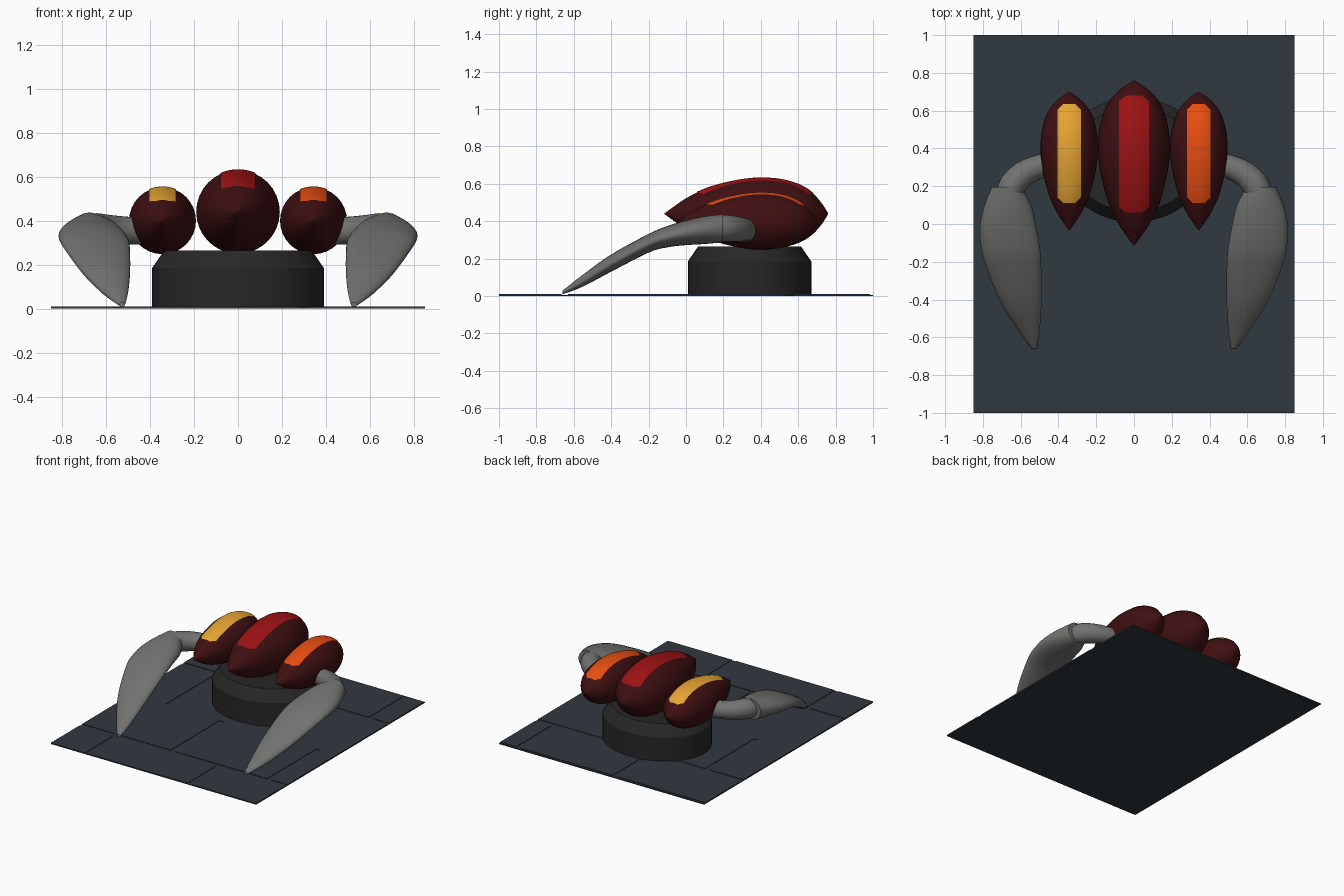
import bpy, bmesh, math
from mathutils import Vector

if "Cube" in bpy.data.objects:
    bpy.data.objects.remove(bpy.data.objects["Cube"])


def material(name, rgb):
    m = bpy.data.materials.new(name)
    m.diffuse_color = (*rgb, 1)
    m.use_nodes = True
    m.node_tree.nodes["Principled BSDF"].inputs["Base Color"].default_value = m.diffuse_color
    return m


SLATE = material("slate", (0.030, 0.040, 0.050))
CHARCOAL = material("charcoal", (0.020, 0.020, 0.020))
MAROON = material("dark red", (0.050, 0.005, 0.006))
RED = material("red", (0.34, 0.006, 0.007))
ORANGE = material("orange", (0.80, 0.075, 0.006))
YELLOW = material("yellow", (0.85, 0.40, 0.035))
GREY = material("grey", (0.165, 0.17, 0.16))


def finish(name, bm, mat, angle=35):
    bmesh.ops.recalc_face_normals(bm, faces=bm.faces)
    mesh = bpy.data.meshes.new(name)
    bm.to_mesh(mesh)
    bm.free()
    mesh.materials.append(mat)
    ob = bpy.data.objects.new(name, mesh)
    bpy.context.collection.objects.link(ob)
    if angle:
        bpy.context.view_layer.objects.active = ob
        ob.select_set(True)
        bpy.ops.object.shade_smooth_by_angle(angle=math.radians(angle))
        ob.select_set(False)
    return ob


def loft(name, rings, mat, angle=35):
    """Skin closed rings of points and cap both ends."""
    bm = bmesh.new()
    rows = [[bm.verts.new(p) for p in ring] for ring in rings]
    n = len(rows[0])
    for a, b in zip(rows, rows[1:]):
        for i in range(n):
            j = (i + 1) % n
            bm.faces.new((a[i], a[j], b[j], b[i]))
    bm.faces.new(rows[0])
    bm.faces.new(rows[-1])
    return finish(name, bm, mat, angle)


def ring(c, u, v, n=32):
    """Ellipse around c with half axes u and v."""
    c, u, v = Vector(c), Vector(u), Vector(v)
    return [c + u * math.cos(2 * math.pi * i / n) + v * math.sin(2 * math.pi * i / n)
            for i in range(n)]


def smooth_rows(keys, steps=5):
    """Catmull-Rom interpolation through rows of numbers."""
    out = []
    for k in range(len(keys) - 1):
        p0, p1, p2 = keys[max(k - 1, 0)], keys[k], keys[k + 1]
        p3 = keys[min(k + 2, len(keys) - 1)]
        for s in range(steps):
            t = s / steps
            out.append([0.5 * (2 * b + (c - a) * t + (2 * a - 5 * b + 4 * c - d) * t * t
                               + (3 * b - a - 3 * c + d) * t ** 3)
                        for a, b, c, d in zip(p0, p1, p2, p3)])
    out.append(list(keys[-1]))
    return out


# Paved ground: slab with raised paving blocks
def add_box(bm, x0, x1, y0, y1, z0, z1):
    vs = bmesh.ops.create_cube(bm, size=1)["verts"]
    for v in vs:
        v.co = ((x0 + x1) / 2 + v.co.x * (x1 - x0), (y0 + y1) / 2 + v.co.y * (y1 - y0),
                (z0 + z1) / 2 + v.co.z * (z1 - z0))


bm = bmesh.new()
add_box(bm, -0.85, 0.85, -1, 1, 0, 0.006)
finish("ground_slab", bm, SLATE, 0)

bm = bmesh.new()
courses = [(-1, -0.665), (-0.63, -0.05), (-0.05, 0.535), (0.575, 0.985)]
for k, (y0, y1) in enumerate(courses):
    joints = (-0.10, 0.70) if k % 2 else (-0.55, 0.30)
    xs = [-0.85] + [j + d for j in joints for d in (-0.018, 0.018)] + [0.85]
    for x0, x1 in zip(xs[::2], xs[1::2]):
        add_box(bm, x0, x1, y0, y1, 0.005, 0.010)
finish("paving_blocks", bm, SLATE, 0)

# Oval pedestal with chamfered rim
loft("pedestal", [ring((0, 0.34, z), (0.39 - d, 0, 0), (0, 0.33 - d, 0), 48)
                  for z, d in ((0.005, 0), (0.185, 0), (0.265, 0.055))], CHARCOAL, 25)

# Pod profile: position along length (0..1), radius as a share of the widest
POD = smooth_rows([(0, 0.01), (0.06, 0.21), (0.13, 0.43), (0.24, 0.68), (0.36, 0.85),
                   (0.48, 0.96), (0.59, 1.0), (0.71, 0.96), (0.82, 0.82), (0.90, 0.60),
                   (0.96, 0.30), (1, 0.01)], 4)


def pod_radius(t):
    for (a, ra), (b, rb) in zip(POD, POD[1:]):
        if t <= b:
            return ra + (rb - ra) * (t - a) / (b - a)
    return 0


def pod(name, x, z, r, y0, y1, stripe_mat, half, s0, s1):
    loft(name, [ring((x, y0 + t * (y1 - y0), z), (r * q, 0, 0), (0, 0, r * q)) for t, q in POD],
         MAROON, 50)
    # Coloured stripe hugging the top, with clipped corners
    bm = bmesh.new()
    nu, nv = 8, 28
    grid = []
    for i in range(nu + 1):
        u = -1 + 2 * i / nu
        clip = 0.06 * max(0, abs(u) - 0.5)
        row = []
        for j in range(nv + 1):
            y = s0 + clip + (s1 - s0 - 2 * clip) * j / nv
            rr = r * pod_radius((y - y0) / (y1 - y0)) + 0.004
            h = math.sqrt(max(rr * rr - (u * half) ** 2, 0))
            row.append(bm.verts.new((x + u * half, y, z + h)))
        grid.append(row)
    for a, b in zip(grid, grid[1:]):
        for j in range(nv):
            bm.faces.new((a[j], b[j], b[j + 1], a[j + 1]))
    ob = finish(name + "_stripe", bm, stripe_mat, 50)
    if ob.data.polygons[0].normal.z < 0:
        ob.data.flip_normals()


pod("centre_pod", 0, 0.44, 0.19, -0.115, 0.76, RED, 0.08, 0.06, 0.68)
pod("left_pod", -0.343, 0.40, 0.152, -0.035, 0.70, YELLOW, 0.062, 0.11, 0.635)
pod("right_pod", 0.343, 0.40, 0.152, -0.035, 0.70, ORANGE, 0.062, 0.11, 0.635)

# Claw sections: y, x centre, x half width, z centre, z half height
CLAW = smooth_rows([(0.195, 0.675, 0.079, 0.362, 0.075), (0.10, 0.668, 0.124, 0.352, 0.074),
                    (0, 0.667, 0.147, 0.338, 0.066), (-0.10, 0.657, 0.155, 0.317, 0.057),
                    (-0.20, 0.642, 0.150, 0.282, 0.050), (-0.40, 0.602, 0.112, 0.176, 0.046),
                    (-0.55, 0.560, 0.062, 0.083, 0.032), (-0.66, 0.527, 0.014, 0.019, 0.010)])
# Arm sections: x, y, z, radius
ARM = smooth_rows([(0.40, 0.325, 0.352, 0.062), (0.50, 0.305, 0.355, 0.063),
                   (0.58, 0.268, 0.358, 0.068), (0.64, 0.21, 0.362, 0.072),
                   (0.668, 0.14, 0.358, 0.070)])

for side, s in (("left", -1), ("right", 1)):
    loft(side + "_claw", [ring((s * x, y, z), (rx, 0, 0), (0, 0, rz))
                          for y, x, rx, z, rz in CLAW], GREY, 45)
    rings = []
    for k, (x, y, z, r) in enumerate(ARM):
        a, b = ARM[max(k - 1, 0)], ARM[min(k + 1, len(ARM) - 1)]
        along = Vector((s * (b[0] - a[0]), b[1] - a[1], 0)).normalized()
        rings.append(ring((s * x, y, z), along.cross((0, 0, 1)) * r, (0, 0, r), 24))
    loft(side + "_arm", rings, GREY, 45)
